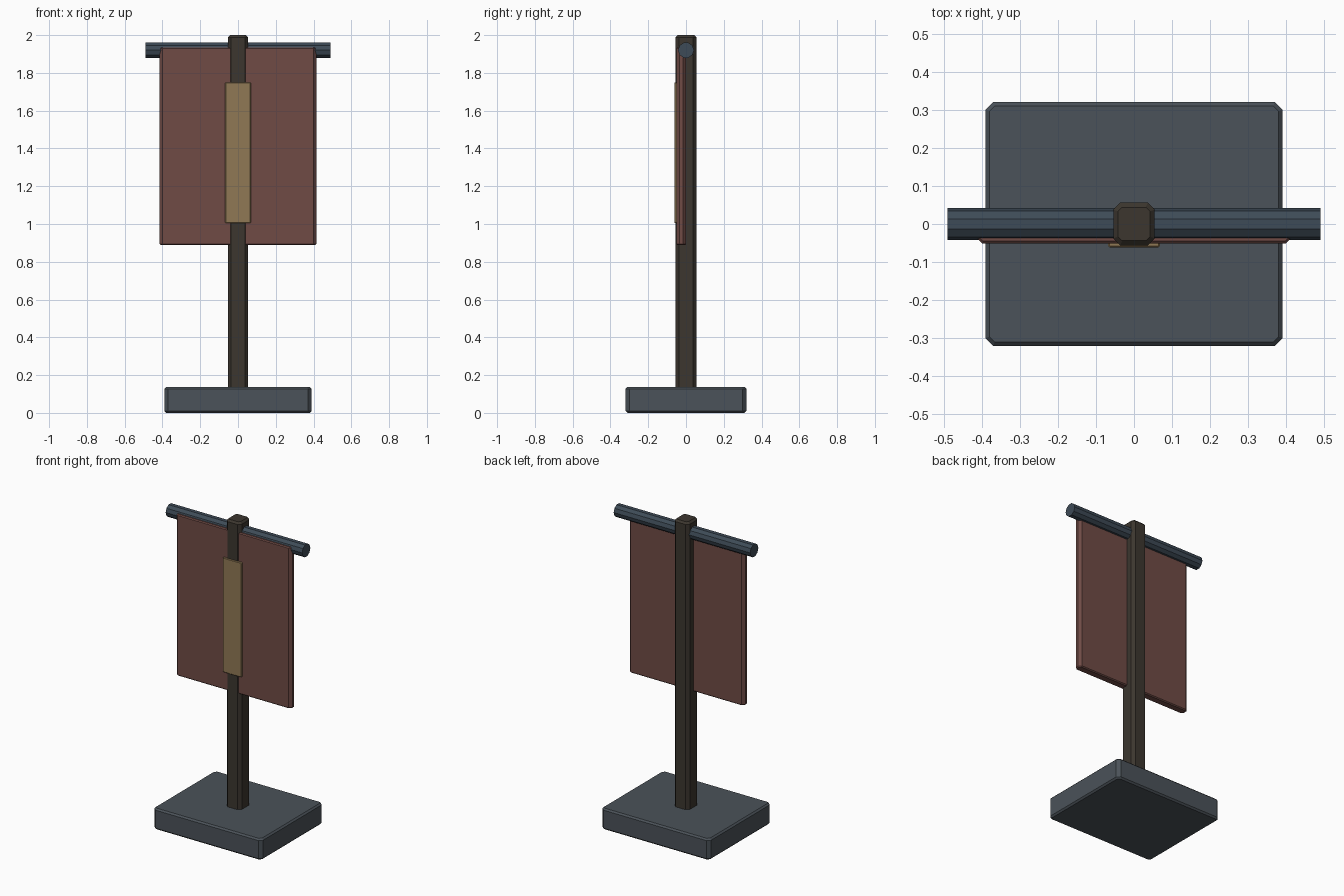
import bpy, bmesh, math
from mathutils import Matrix, Vector

if "Cube" in bpy.data.objects:
    bpy.data.objects.remove(bpy.data.objects["Cube"])


def finish(bm, name, color):
    bmesh.ops.recalc_face_normals(bm, faces=bm.faces[:])
    mesh = bpy.data.meshes.new(name)
    bm.to_mesh(mesh)
    bm.free()
    obj = bpy.data.objects.new(name, mesh)
    bpy.context.collection.objects.link(obj)
    mat = bpy.data.materials.new(name + "_paint")
    mat.diffuse_color = (*color, 1)
    mat.use_nodes = True
    mat.node_tree.nodes["Principled BSDF"].inputs["Base Color"].default_value = mat.diffuse_color
    mesh.materials.append(mat)


def chamfered_box(name, lo, hi, color, corner, rim):
    """Box with chamfered upright edges and finer chamfers on top and bottom rims."""
    lo, hi = Vector(lo), Vector(hi)
    bm = bmesh.new()
    bmesh.ops.create_cube(bm, size=1)
    bmesh.ops.scale(bm, vec=hi - lo, verts=bm.verts)
    bmesh.ops.translate(bm, vec=(lo + hi) / 2, verts=bm.verts)

    def is_upright(e):
        return abs(e.verts[0].co.z - e.verts[1].co.z) > 1e-4

    for width, upright in ((corner * math.sqrt(2) / math.sqrt(2), True), (rim, False)):
        edges = [e for e in bm.edges if is_upright(e) == upright]
        bmesh.ops.bevel(bm, geom=edges, offset=width, offset_type='OFFSET',
                        segments=1, profile=0.5, affect='EDGES')
    finish(bm, name, color)


# Foot slab and upright post
chamfered_box("base", (-0.39, -0.32, 0), (0.39, 0.32, 0.137), (0.07, 0.085, 0.10), 0.02, 0.01)
chamfered_box("post", (-0.054, -0.056, 0.1), (0.054, 0.056, 2.0), (0.045, 0.037, 0.028), 0.018, 0.012)

# Hanging cloth and the strip on its front
chamfered_box("banner", (-0.415, -0.051, 0.888), (0.415, 0.0, 1.935), (0.16, 0.07, 0.06), 0.016, 0.006)
chamfered_box("front_strip", (-0.068, -0.062, 1.005), (0.068, -0.03, 1.75), (0.28, 0.19, 0.09), 0.004, 0.004)

# Crossbar rod
bm = bmesh.new()
bmesh.ops.create_cone(bm, cap_ends=True, segments=10, radius1=0.042, radius2=0.042, depth=0.98,
                      matrix=Matrix.Translation((0, 0, 1.92)) @ Matrix.Rotation(math.pi / 2, 4, 'Y'))
finish(bm, "crossbar", (0.048, 0.07, 0.095))
